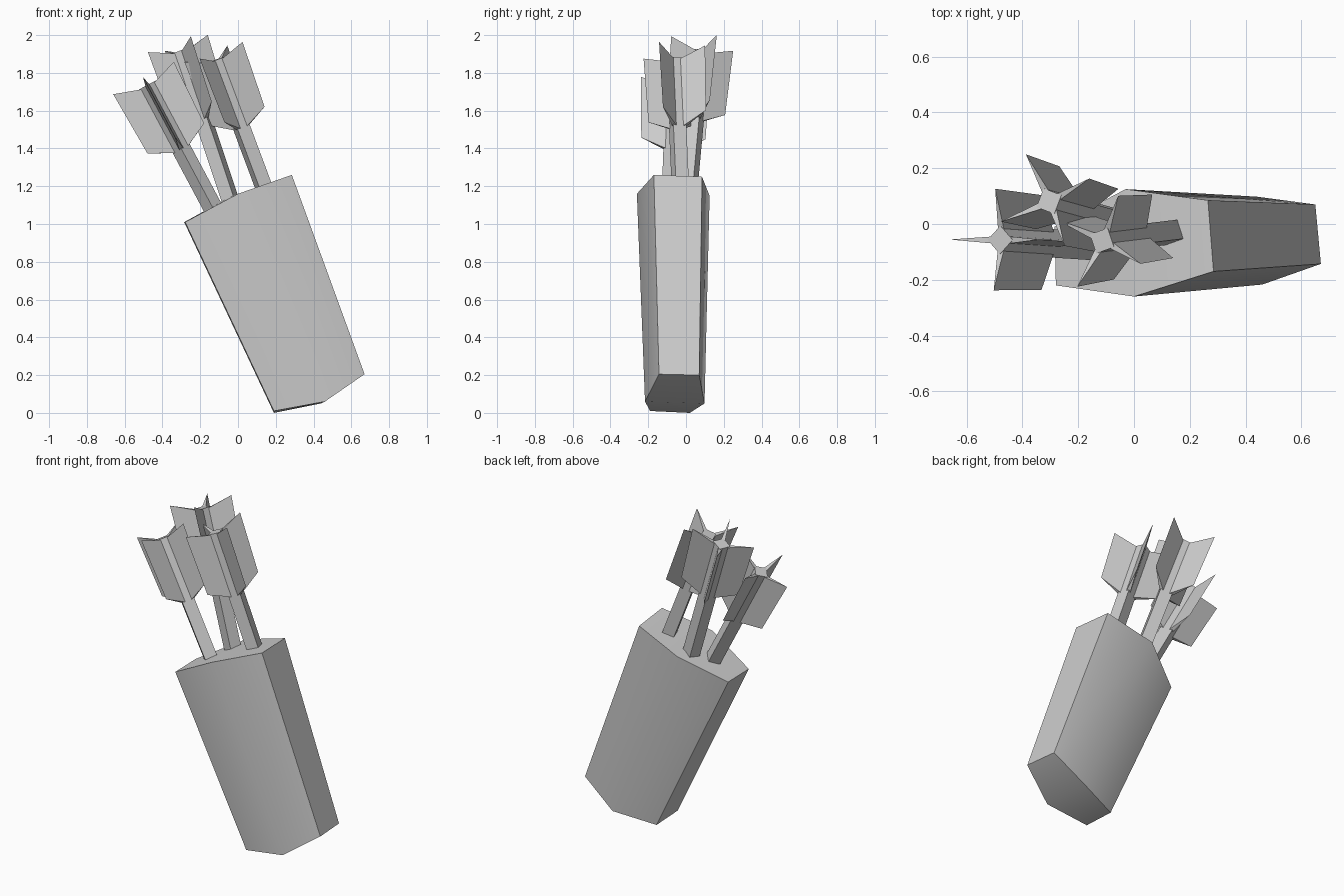
import bpy, math
from mathutils import Vector

if "Cube" in bpy.data.objects:
    bpy.data.objects.remove(bpy.data.objects["Cube"])


def make_object(name, verts, faces):
    mesh = bpy.data.meshes.new(name)
    mesh.from_pydata([tuple(v) for v in verts], [], faces)
    mesh.update()
    obj = bpy.data.objects.new(name, mesh)
    bpy.context.collection.objects.link(obj)
    return obj


def smooth(obj, angle):
    bpy.ops.object.select_all(action='DESELECT')
    obj.select_set(True)
    bpy.context.view_layer.objects.active = obj
    bpy.ops.object.shade_smooth_by_angle(angle=math.radians(angle))


# Quiver: leaning six-sided case, closed at both ends
# (order: left front, mid front, right front, right back, mid back, left back)
rim = [(-0.28, -0.22, 1.01), (0.0, -0.26, 1.16), (0.285, -0.17, 1.26),
       (0.265, 0.085, 1.25), (-0.03, 0.125, 1.15), (-0.285, -0.01, 1.01)]
base = [(0.19, -0.19, 0.01), (0.46, -0.217, 0.06), (0.67, -0.143, 0.205),
        (0.65, 0.07, 0.2), (0.44, 0.098, 0.05), (0.19, 0.02, 0.0)]
faces = [(6 + i, 6 + (i + 1) % 6, (i + 1) % 6, i) for i in range(6)]
faces += [(0, 1, 4, 5), (1, 2, 3, 4), (11, 10, 7, 6), (10, 9, 8, 7)]
smooth(make_object("quiver", rim + base, faces), 45)


# Arrow: square shaft with a wedge-shaped fletching at each corner
FIN = [(0.04, -0.005), (0.182, 0.043), (0.17, -0.32), (0.04, -0.385)]


def arrow(name, foot, end, fin_hint, r=0.051):
    foot, end = Vector(foot), Vector(end)
    axis = (end - foot).normalized()
    u = Vector(fin_hint)
    u = (u - axis * u.dot(axis)).normalized()
    v = axis.cross(u)
    corners = [u, v, -u, -v]
    low = foot - axis * 0.04
    verts = [low + c * r for c in corners] + [end + c * r for c in corners]
    shaft_faces = [(i, (i + 1) % 4, 4 + (i + 1) % 4, 4 + i) for i in range(4)]
    shaft_faces += [(3, 2, 1, 0), (4, 5, 6, 7)]
    make_object(name + "_shaft", verts, shaft_faces)

    # fletchings: thick at the root, sharp at the outer edge
    verts, fin_faces = [], []
    for i, c in enumerate(corners):
        side = axis.cross(c) * 0.012
        p = [end + c * a + axis * t for a, t in FIN]
        n = len(verts)
        verts += [p[0] + side, p[0] - side, p[1], p[2], p[3] + side, p[3] - side]
        for f in [(0, 2, 3, 4), (1, 5, 3, 2), (0, 1, 2), (4, 3, 5), (0, 4, 5, 1)]:
            fin_faces.append(tuple(n + k for k in reversed(f)))
    make_object(name + "_fletching", verts, fin_faces)


arrow("left_arrow", (-0.13, -0.08, 1.08), (-0.48, -0.057, 1.735), (0, 1, 0))
arrow("back_arrow", (-0.045, 0.01, 1.14), (-0.305, 0.082, 1.915), (0.15, 0.07, 0.03))
arrow("right_arrow", (0.135, -0.03, 1.2), (-0.115, -0.06, 1.87), (0.07, 0.16, 0.04))
